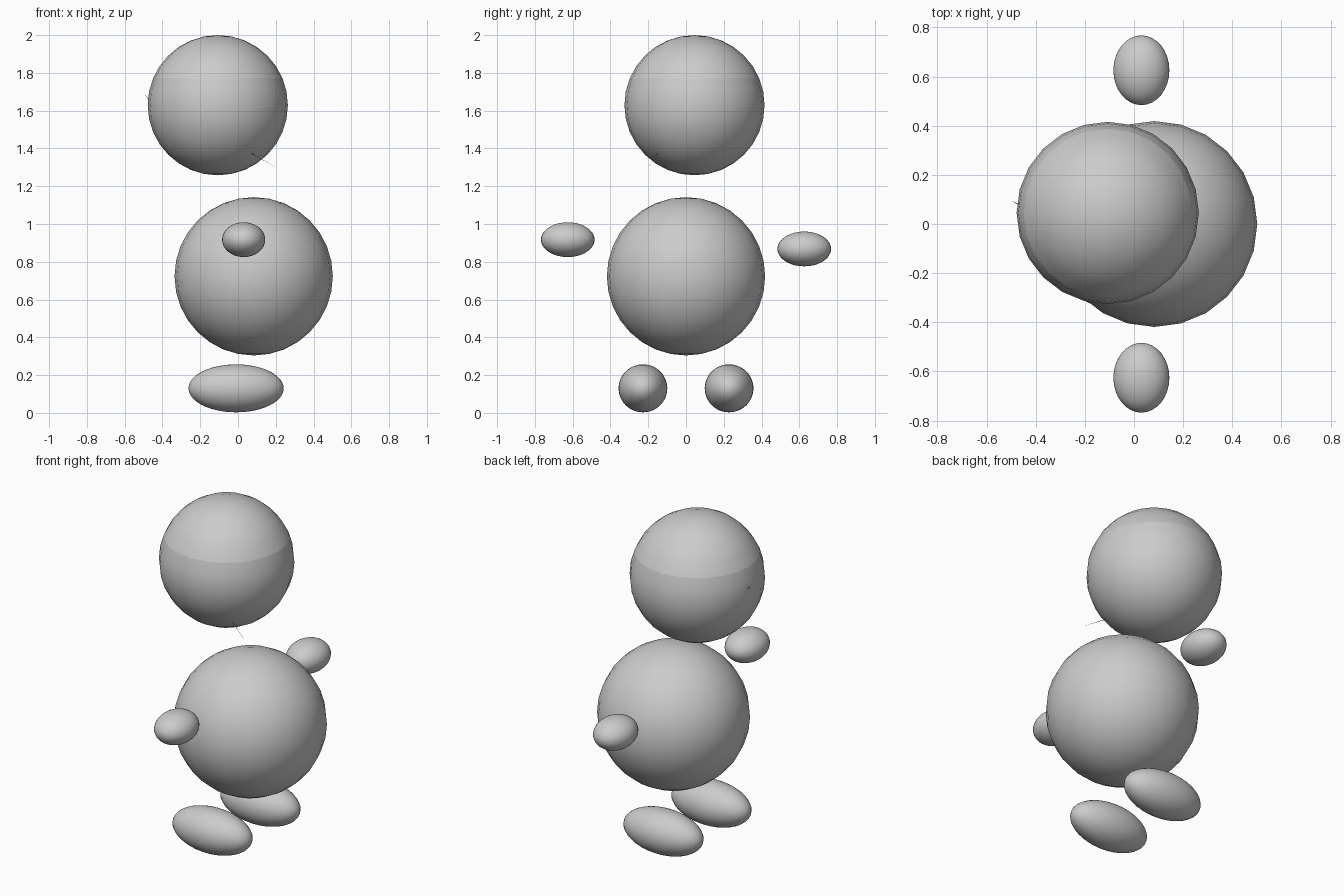
import bpy, bmesh, math
from mathutils import Vector

if "Cube" in bpy.data.objects:
    bpy.data.objects.remove(bpy.data.objects["Cube"])


def ellipsoid(name, center, radii, segments=24, rings=16, sharp_z=None):
    """Smooth UV sphere; sharp_z marks a hard ring at that unit height."""
    bm = bmesh.new()
    bmesh.ops.create_uvsphere(bm, u_segments=segments, v_segments=rings, radius=1)
    for f in bm.faces:
        f.smooth = True
    if sharp_z is not None:
        for e in bm.edges:
            if all(abs(v.co.z - sharp_z) < 0.01 for v in e.verts):
                e.smooth = False
    for v in bm.verts:
        v.co = Vector(a * r for a, r in zip(v.co, radii)) + Vector(center)
    mesh = bpy.data.meshes.new(name)
    bm.to_mesh(mesh)
    bm.free()
    obj = bpy.data.objects.new(name, mesh)
    bpy.context.collection.objects.link(obj)
    return obj


def needle(name, start, end, radius):
    """Hair-thin spike from start to end."""
    a, b = Vector(start), Vector(end)
    bpy.ops.mesh.primitive_cone_add(vertices=4, radius1=radius, radius2=0,
                                    depth=(b - a).length, location=(a + b) / 2)
    obj = bpy.context.object
    obj.name = name
    obj.rotation_euler = (b - a).to_track_quat('Z', 'Y').to_euler()
    return obj


# Head with a hard shading line around the crown
ellipsoid("head", (-0.107, 0.045, 1.629), (0.371,) * 3,
          sharp_z=math.sin(math.radians(22.5)))

# Round body
ellipsoid("body", (0.083, 0.0, 0.723), (0.419,) * 3)

# Floating hands and feet, one per side
for side, label, hand_z in ((-1, "front", 0.917), (1, "back", 0.868)):
    ellipsoid(label + "_hand", (0.03, side * 0.626, hand_z), (0.114, 0.142, 0.092), 32, 24)
    ellipsoid(label + "_foot", (-0.01, side * 0.228, 0.13), (0.252, 0.129, 0.127), 32, 24)

# Tiny spikes on the head surface
needle("chin_spike", (0.07, -0.15, 1.375), (0.20, -0.20, 1.30), 0.002)
needle("cheek_spike", (-0.47, 0.08, 1.66), (-0.50, 0.095, 1.69), 0.002)
